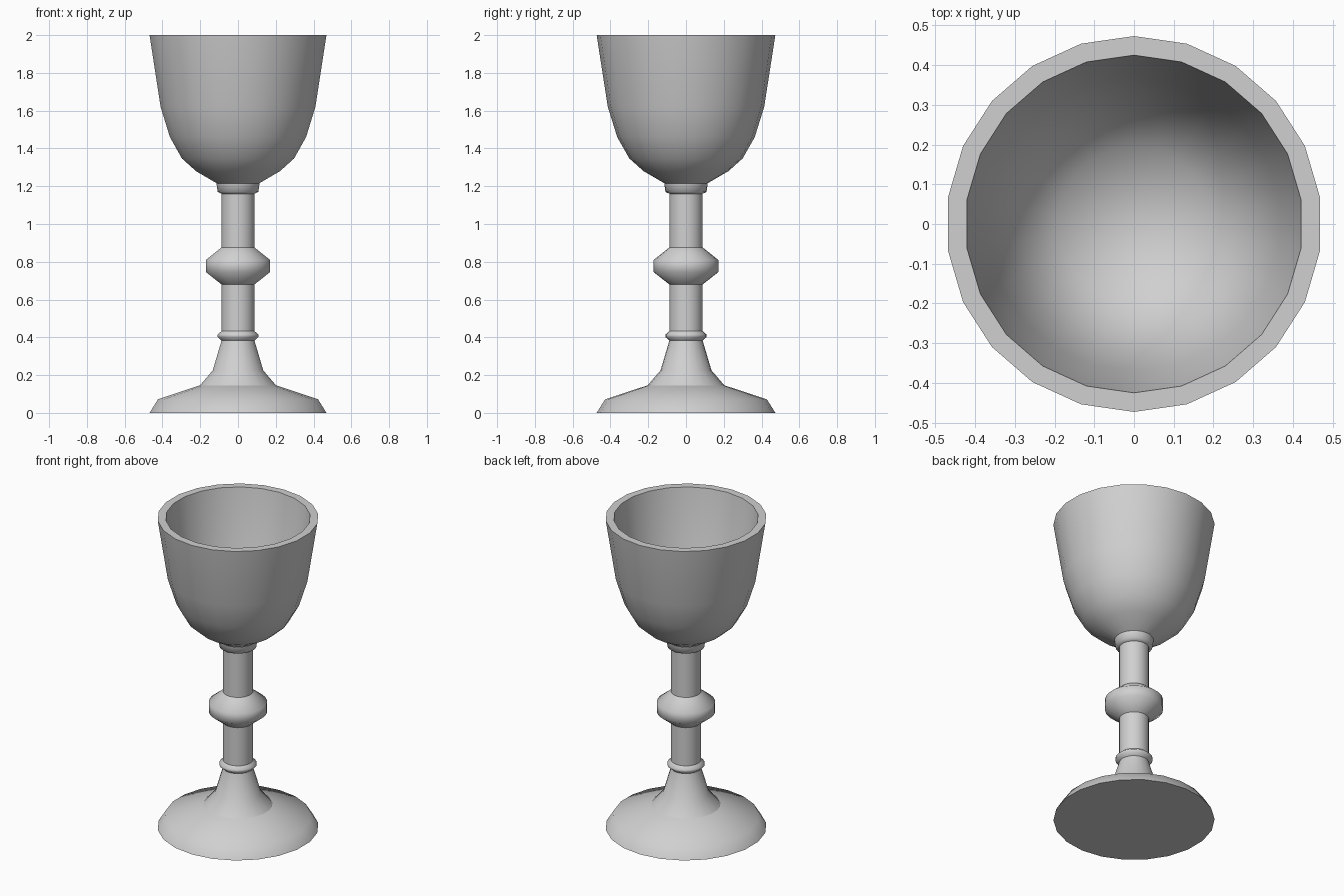
import bpy
import bmesh
import math

SIDES = 22

cube = bpy.data.objects.get("Cube")
if cube:
    bpy.data.objects.remove(cube, do_unlink=True)

# One plain grey metal for the whole cup
GREY = (0.63, 0.63, 0.63, 1.0)
metal = bpy.data.materials.new("grey_metal")
metal.use_nodes = True
metal.diffuse_color = GREY
metal.node_tree.nodes["Principled BSDF"].inputs["Base Color"].default_value = GREY


def turned_part(name, profile):
    """Lathe a (radius, height) profile listed upwards; zero radius closes the end."""
    bm = bmesh.new()
    rings = []
    for radius, z in profile:
        if radius == 0:
            rings.append([bm.verts.new((0, 0, z))] * SIDES)
            continue
        ring = []
        for i in range(SIDES):
            a = math.pi / 2 + math.tau * i / SIDES
            ring.append(bm.verts.new((radius * math.cos(a), radius * math.sin(a), z)))
        rings.append(ring)
    for low, high in zip(rings, rings[1:]):
        for i in range(SIDES):
            j = (i + 1) % SIDES
            corners = list(dict.fromkeys((low[i], low[j], high[j], high[i])))
            bm.faces.new(corners)
    mesh = bpy.data.meshes.new(name)
    bm.to_mesh(mesh)
    bm.free()
    mesh.materials.append(metal)
    part = bpy.data.objects.new(name, mesh)
    bpy.context.collection.objects.link(part)
    bpy.ops.object.select_all(action="DESELECT")
    part.select_set(True)
    bpy.context.view_layer.objects.active = part
    bpy.ops.object.shade_smooth_by_angle(angle=math.radians(60))
    return part


STEM = 0.088

# Foot and the flare rising from it
turned_part("foot", [(0, 0), (0.473, 0), (0.428, 0.072), (0.203, 0.146)])
turned_part("foot_flare", [(0.203, 0.146), (0.135, 0.225), (STEM, 0.383)])

# Stem with its ring, knop and collar
turned_part("stem_ring", [(STEM, 0.383), (0.109, 0.402), (0.109, 0.415), (STEM, 0.433)])
turned_part("lower_stem", [(STEM, 0.433), (STEM, 0.68)])
turned_part("knop", [(STEM, 0.68), (0.171, 0.745), (0.171, 0.81), (STEM, 0.876)])
turned_part("upper_stem", [(STEM, 0.876), (STEM, 1.16)])
turned_part("collar", [(STEM, 1.16), (0.109, 1.17), (0.115, 1.215)])

# Bowl: outer wall up to the rim, then the inner wall back down
turned_part("bowl", [
    (0.113, 1.215), (0.225, 1.28), (0.3, 1.347), (0.364, 1.46), (0.414, 1.62), (0.473, 2.0),
    (0.425, 2.0), (0.37, 1.63), (0.322, 1.485), (0.263, 1.38), (0.195, 1.32),
    (0.1, 1.275), (0, 1.26),
])
